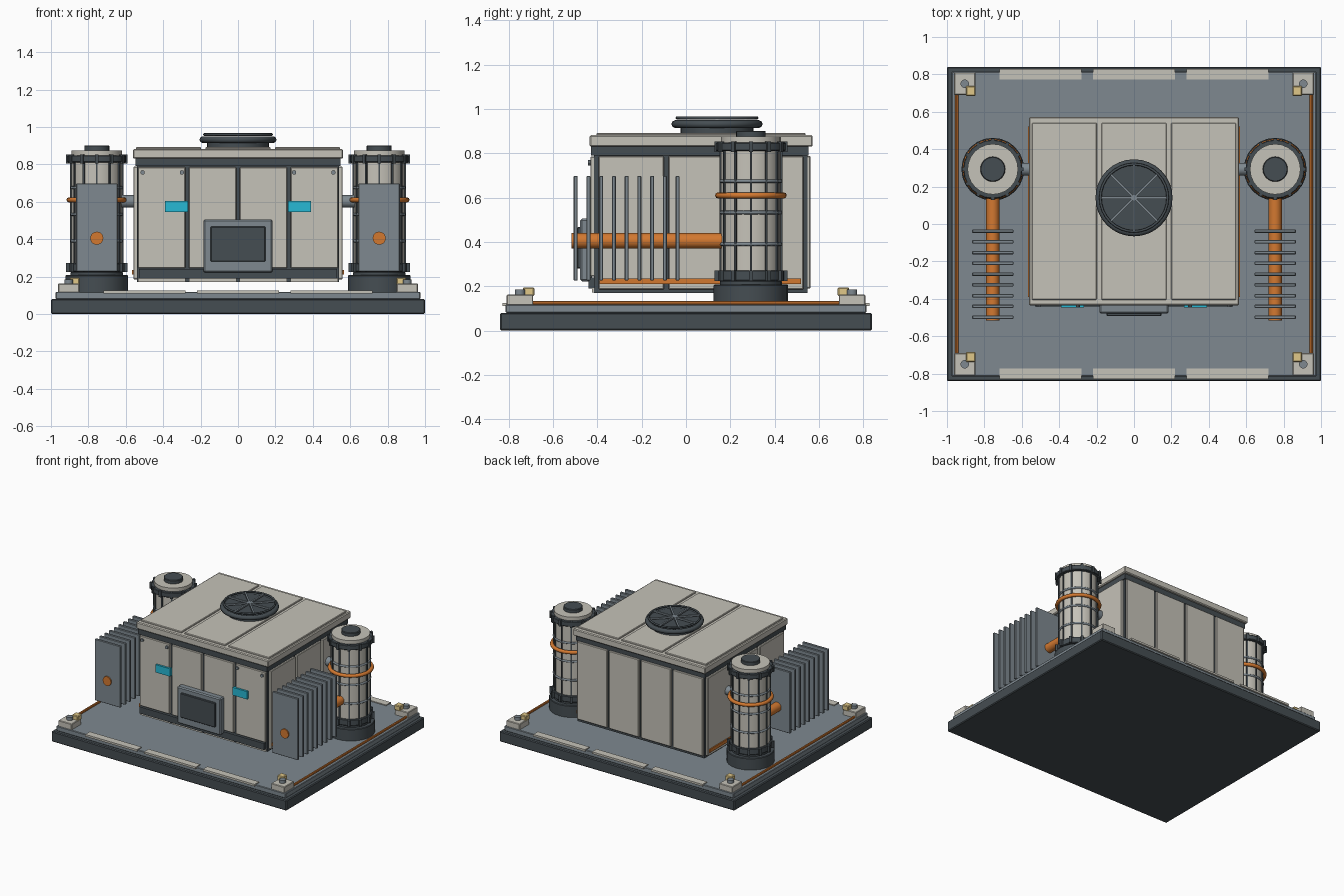
import bpy
from math import pi, sin, cos
from mathutils import Vector

if "Cube" in bpy.data.objects:
    bpy.data.objects.remove(bpy.data.objects["Cube"])


def mat(name, r, g, b):
    m = bpy.data.materials.new(name)
    m.diffuse_color = (r, g, b, 1)
    m.use_nodes = True
    m.node_tree.nodes["Principled BSDF"].inputs["Base Color"].default_value = m.diffuse_color
    return m


LIGHT = mat("light_panel", .56, .54, .48)
DARK = mat("dark_metal", .06, .075, .085)
GREY = mat("blue_grey", .21, .25, .28)
ORANGE = mat("orange", .65, .19, .03)
CYAN = mat("cyan", .02, .48, .66)
YELLOW = mat("yellow", .75, .58, .25)


def finish(o, name, m, bevel=0):
    o.name = name
    o.data.materials.append(m)
    if bevel:
        b = o.modifiers.new("bevel", 'BEVEL')
        b.width = bevel
        b.segments = 1
    return o


def box(name, x0, x1, y0, y1, z0, z1, m, bevel=0, rot=0):
    bpy.ops.mesh.primitive_cube_add(size=1, location=((x0+x1)/2, (y0+y1)/2, (z0+z1)/2))
    o = bpy.context.object
    o.scale = (abs(x1-x0), y1-y0, z1-z0)
    bpy.ops.object.transform_apply(location=False, rotation=False, scale=True)
    o.rotation_euler.z = rot
    return finish(o, name, m, bevel)


def rod(name, a, b, r, m, sides=24, bevel=0):
    a, b = Vector(a), Vector(b)
    bpy.ops.mesh.primitive_cylinder_add(vertices=sides, radius=r, depth=(b-a).length, location=(a+b)/2)
    o = bpy.context.object
    o.rotation_euler = (b-a).to_track_quat('Z', 'Y').to_euler()
    bpy.ops.object.shade_smooth_by_angle(angle=0.6)
    return finish(o, name, m, bevel)


def ring(name, loc, R, r, m):
    bpy.ops.mesh.primitive_torus_add(location=loc, major_radius=R, minor_radius=r,
                                     major_segments=32, minor_segments=8)
    bpy.ops.object.shade_smooth_by_angle(angle=0.8)
    return finish(bpy.context.object, name, m)


# Base and deck
box("base", -1, 1, -.84, .84, 0, .08, DARK, .006)
box("deck", -.975, .975, -.815, .815, .08, .118, GREY, .004)
for s in (-1, 1):
    for x in (-.5, 0, .5):
        box("deck_strip", x-.22, x+.22, s*.8-.028, s*.8+.028, .11, .125, LIGHT)
    rod("deck_rail", (s*.948, -.7, .125), (s*.948, .7, .125), .009, ORANGE, 8)
    for t in (-1, 1):
        x, y = s*.905, t*.75
        box("corner_block", x-.057, x+.057, y-.06, y+.06, .11, .162, LIGHT, .004)
        rod("corner_bolt", (x, y, .16), (x, y, .185), .023, GREY, 12)
        box("corner_lamp", s*.873-.026, s*.873+.026, t*.711-.026, t*.711+.026, .155, .195, YELLOW, .005)

# Main housing
box("housing_core", -.54, .54, -.415, .548, .17, .83, DARK)
box("housing_top_band", -.548, .548, -.43, .553, .79, .83, DARK)
box("front_lower_band", -.53, .53, -.44, -.41, .19, .24, DARK)
for i in range(4):
    x = -.408 + i*.272
    box("front_panel", x-.127, x+.127, -.432, -.41, .245, .785, LIGHT, .004)
    box("front_skirt", x-.127, x+.127, -.425, -.41, .172, .192, LIGHT)
    box("back_panel", x-.127, x+.127, .54, .562, .19, .788, LIGHT, .004)
for s in (-1, 1):
    for i in range(3):
        y = -.247 + i*.315
        box("side_panel", s*.53-.03*(s < 0), s*.53+.03*(s > 0), y-.147, y+.147, .185, .788, LIGHT, .004)
    box("side_orange_strip", s*.562-.006, s*.562+.006, -.39, .52, .21, .235, ORANGE)
    box("front_window", s*.328-.062, s*.328+.062, -.447, -.425, .545, .605, CYAN)
    for x in (.51, .3):
        rod("panel_screw", (s*x, -.425, .757), (s*x, -.443, .757), .012, GREY, 10)

# Control screen
box("screen_frame", -.185, .185, -.478, -.425, .222, .505, GREY, .008)
box("screen", -.147, .147, -.492, -.47, .28, .467, DARK, .004)

# Roof
box("roof", -.562, .562, -.435, .572, .83, .882, LIGHT, .006)
for x in (-.372, 0, .372):
    box("roof_panel", x-.174, x+.174, -.405, .54, .875, .892, LIGHT, .004)

# Roof fan
F = (0, .14)
rod("fan_collar", (*F, .885), (*F, .935), .165, DARK, 32)
rod("fan_disc", (*F, .92), (*F, .945), .19, DARK, 32)
ring("fan_ring", (*F, .932), .188, .018, DARK)
ring("fan_guard_ring", (*F, .96), .18, .007, DARK)
for i in range(4):
    box("fan_spoke", -.183, .183, F[1]-.006, F[1]+.006, .952, .964, GREY, 0, i*pi/4)

# Tanks, pipes and cooling fins on both sides
for s in (-1, 1):
    X, Y = s*.755, .293
    for name, z0, z1, r, m in (("tank_foot", .11, .208, .168, DARK),
                               ("tank_neck", .2, .225, .14, DARK),
                               ("tank_lower_flange", .225, .272, .15, DARK),
                               ("tank_body", .26, .83, .135, LIGHT),
                               ("tank_upper_flange", .81, .848, .158, DARK),
                               ("tank_cap", .84, .875, .135, LIGHT),
                               ("tank_lid", .87, .902, .067, DARK)):
        rod(name, (X, Y, z0), (X, Y, z1), r, m, 24, .004 if m == DARK else 0)
    for z in (.39, .533, .675):
        ring("tank_hoop", (X, Y, z), .135, .008, GREY)
    ring("tank_orange_hoop", (X, Y, .61), .148, .014, ORANGE)
    for i in range(12):
        a = i*pi/6
        px, py = X+.136*cos(a), Y+.136*sin(a)
        box("tank_rib", px-.006, px+.006, py-.005, py+.005, .27, .815, DARK, 0, a)
        for z in (.248, .829):
            px, py = X+.155*cos(a), Y+.155*sin(a)
            box("flange_bolt", px-.01, px+.01, py-.009, py+.009, z-.024, z+.024, DARK, 0, a)
    rod("tank_connector", (s*.54, Y, .602), (s*.65, Y, .602), .034, GREY, 16)
    rod("cooling_pipe", (X, -.516, .405), (X, .2, .405), .035, ORANGE, 20)
    for i in range(9):
        y = -.498 + i*.0575
        box("cooling_fin", X-.11, X+.11, y-.009, y+.009, .226, .698, GREY, .003)
